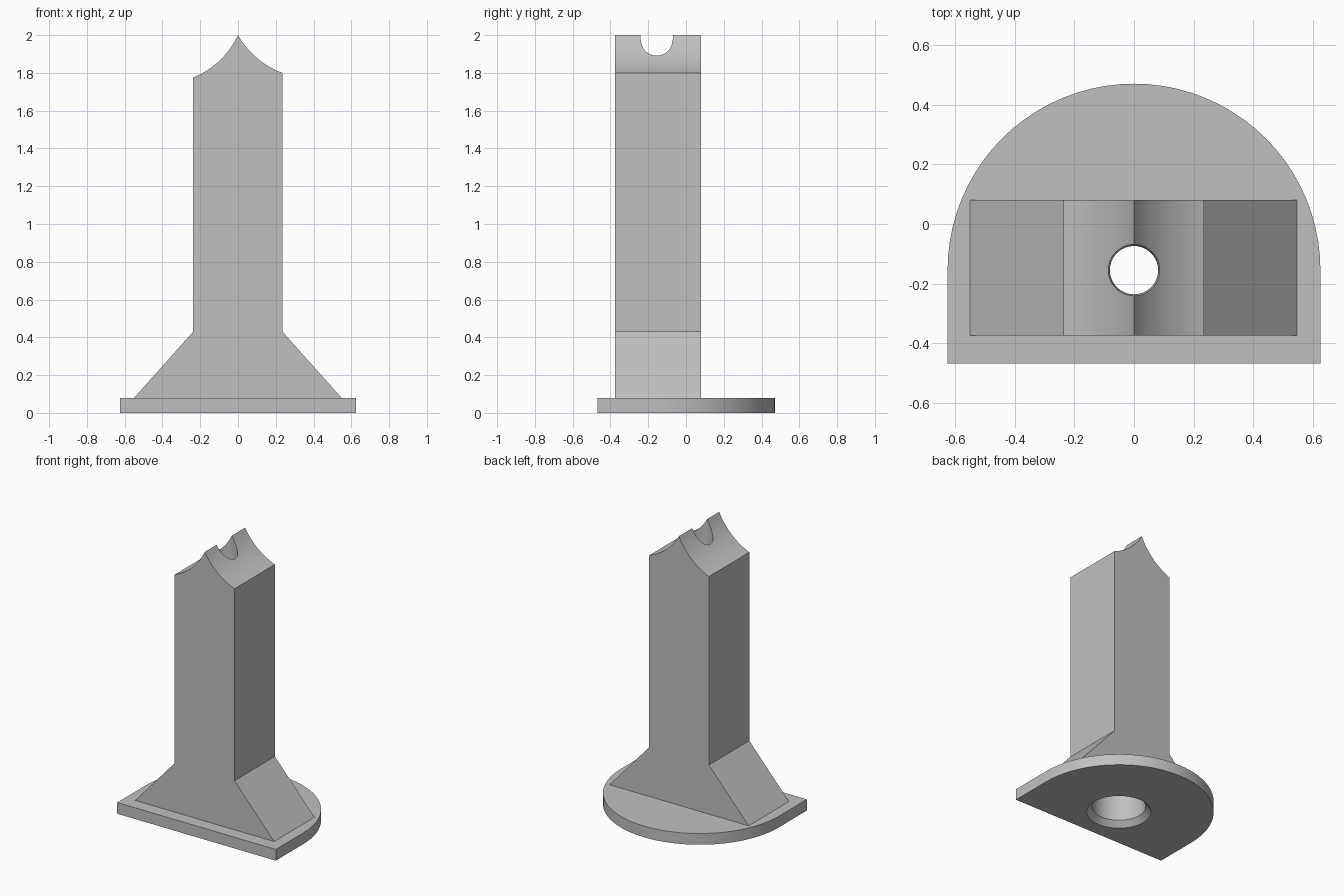
import bpy, bmesh, math
from mathutils import Vector

cube = bpy.data.objects.get("Cube")
if cube:
    bpy.data.objects.remove(cube, do_unlink=True)

grey = bpy.data.materials.new("plain grey")
grey.use_nodes = True
colour = (0.53, 0.53, 0.53, 1)
grey.diffuse_color = colour
grey.node_tree.nodes["Principled BSDF"].inputs["Base Color"].default_value = colour

BORE_Y = -0.155
PLATE_TOP = 0.08


def finish(name, bm):
    bmesh.ops.recalc_face_normals(bm, faces=bm.faces)
    mesh = bpy.data.meshes.new(name)
    bm.to_mesh(mesh)
    bm.free()
    obj = bpy.data.objects.new(name, mesh)
    mesh.materials.append(grey)
    bpy.context.collection.objects.link(obj)
    return obj


def extrude(name, points, direction):
    bm = bmesh.new()
    face = bm.faces.new([bm.verts.new(p) for p in points])
    new = bmesh.ops.extrude_face_region(bm, geom=[face])["geom"]
    bmesh.ops.translate(bm, vec=direction,
                        verts=[v for v in new if isinstance(v, bmesh.types.BMVert)])
    return finish(name, bm)


def lathe(name, profile, y, sides=64):
    bm = bmesh.new()
    rings = [[bm.verts.new((r * math.cos(2 * math.pi * i / sides),
                            y + r * math.sin(2 * math.pi * i / sides), z))
              for i in range(sides)] for r, z in profile]
    for a, b in zip(rings, rings[1:]):
        for i in range(sides):
            j = (i + 1) % sides
            bm.faces.new((a[i], a[j], b[j], b[i]))
    bm.faces.new(rings[0])
    bm.faces.new(rings[-1])
    return finish(name, bm)


def hollow_arc(a, b, radius, steps=16):
    """Points from a to b (x, z) on an arc that sags below the chord."""
    a, b = Vector(a), Vector(b)
    chord = b - a
    up = Vector((-chord.y, chord.x)).normalized()
    if up.y < 0:
        up.negate()
    half = math.asin(chord.length / 2 / radius)
    centre = (a + b) / 2 + up * radius * math.cos(half)
    along = chord.normalized()
    angles = [half * (2 * i / steps - 1) for i in range(steps + 1)]
    return [centre + radius * (along * math.sin(t) - up * math.cos(t)) for t in angles]


# D-shaped base plate
segments = 40
radius = 0.626
outline = [(-radius, -0.468, 0), (radius, -0.468, 0)]
outline += [(radius * math.cos(math.pi * i / segments),
             BORE_Y + radius * math.sin(math.pi * i / segments), 0)
            for i in range(segments + 1)]
plate = extrude("base_plate", outline, (0, 0, PLATE_TOP))

# Column with flared foot and two hollow cheeks meeting in a ridge
left_cheek = hollow_arc((0.235, 1.8), (0, 2), 0.45)
right_cheek = hollow_arc((0, 2), (-0.237, 1.775), 0.45)
section = [(-0.237, 0.43), (-0.55, PLATE_TOP), (0.548, PLATE_TOP), (0.235, 0.43)]
section += [tuple(p) for p in left_cheek + right_cheek[1:]]
column = extrude("column", [(x, -0.375, z) for x, z in section], (0, 0.455, 0))

# Vertical bore: chamfered wide mouth below, narrow hole through the ridge
bore = lathe("bore_cutter", [(0.249, -0.04), (0.177, 0.04), (0.177, 0.5),
                             (0.081, 0.5), (0.081, 1.7), (0.086, 1.8), (0.086, 2.1)], BORE_Y)
bore.hide_render = True

for obj in (plate, column):
    cut = obj.modifiers.new("bore", "BOOLEAN")
    cut.operation = "DIFFERENCE"
    cut.solver = "EXACT"
    cut.object = bore
    bpy.ops.object.select_all(action="DESELECT")
    obj.select_set(True)
    bpy.context.view_layer.objects.active = obj
    bpy.ops.object.modifier_apply(modifier=cut.name)
    bpy.ops.object.shade_smooth_by_angle(angle=math.radians(25))

bpy.data.objects.remove(bore, do_unlink=True)
